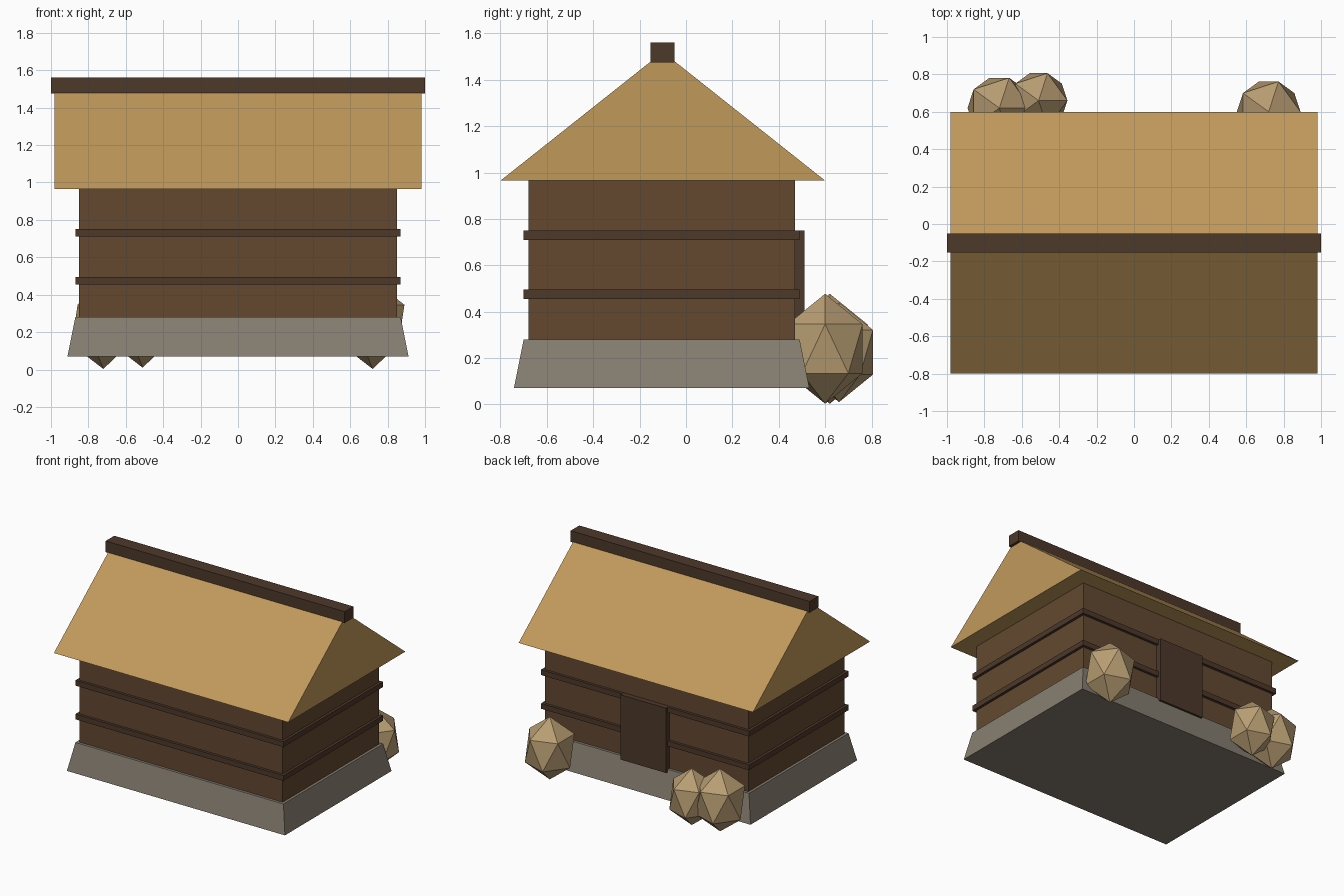
import bpy, bmesh
from mathutils import Matrix

if "Cube" in bpy.data.objects:
    bpy.data.objects.remove(bpy.data.objects["Cube"])


def material(name, rgb):
    m = bpy.data.materials.new(name)
    m.diffuse_color = (*rgb, 1)
    m.use_nodes = True
    m.node_tree.nodes["Principled BSDF"].inputs["Base Color"].default_value = m.diffuse_color
    return m


STONE = material("stone", (0.24, 0.21, 0.165))
WOOD = material("wood", (0.125, 0.066, 0.03))
DARK = material("dark_wood", (0.075, 0.04, 0.023))
THATCH = material("thatch", (0.53, 0.32, 0.105))
BUSH = material("dry_bush", (0.48, 0.34, 0.17))


def finish(name, bm, mat):
    bmesh.ops.recalc_face_normals(bm, faces=bm.faces)
    me = bpy.data.meshes.new(name)
    bm.to_mesh(me)
    bm.free()
    me.materials.append(mat)
    ob = bpy.data.objects.new(name, me)
    bpy.context.collection.objects.link(ob)
    return ob


def box(name, hx, y0, y1, z0, z1, mat, flare=0):
    """Box centred on x; flare widens its bottom on every side."""
    bm = bmesh.new()
    bmesh.ops.create_cube(bm, size=2)
    for v in bm.verts:
        sx, sy, sz = v.co
        f = flare if sz < 0 else 0
        v.co = (sx * (hx + f), (y1 if sy > 0 else y0) + sy * f, z1 if sz > 0 else z0)
    return finish(name, bm, mat)


# Stone footing, log walls and the two bands around them
box("stone_base", 0.87, -0.70, 0.49, 0.07, 0.28, STONE, flare=0.042)
box("walls", 0.85, -0.68, 0.47, 0.28, 0.97, WOOD)
for i, z in enumerate((0.475, 0.73)):
    box(f"wall_band_{i + 1}", 0.87, -0.70, 0.49, z - 0.02, z + 0.02, DARK)

# Door on the back wall
box("door", 0.19, 0.45, 0.51, 0.26, 0.75, DARK)

# Gable roof: triangle extruded along x
bm = bmesh.new()
profile = [(-0.8, 0.965), (0.6, 0.965), (-0.1, 1.52)]
face = bm.faces.new([bm.verts.new((-0.98, y, z)) for y, z in profile])
ext = bmesh.ops.extrude_face_region(bm, geom=[face])
new_verts = [g for g in ext["geom"] if isinstance(g, bmesh.types.BMVert)]
bmesh.ops.translate(bm, verts=new_verts, vec=(1.96, 0, 0))
if not face.is_valid or len(bm.faces) < 5:
    bmesh.ops.holes_fill(bm, edges=bm.edges)
finish("roof", bm, THATCH)

# Ridge beam
box("ridge_beam", 1.0, -0.153, -0.05, 1.475, 1.56, DARK)

# Faceted bushes behind the house
bushes = [(0.72, 0.60, 0.24, 0.19, 0.237), (-0.72, 0.62, 0.24, 0.19, 0.237),
          (-0.51, 0.66, 0.225, 0.172, 0.215)]
for i, (x, y, z, r, rz) in enumerate(bushes):
    bm = bmesh.new()
    bmesh.ops.create_icosphere(bm, subdivisions=1, radius=1,
                               matrix=Matrix.Translation((x, y, z)) @ Matrix.Diagonal((r, r, rz, 1)))
    finish(f"bush_{i + 1}", bm, BUSH)
